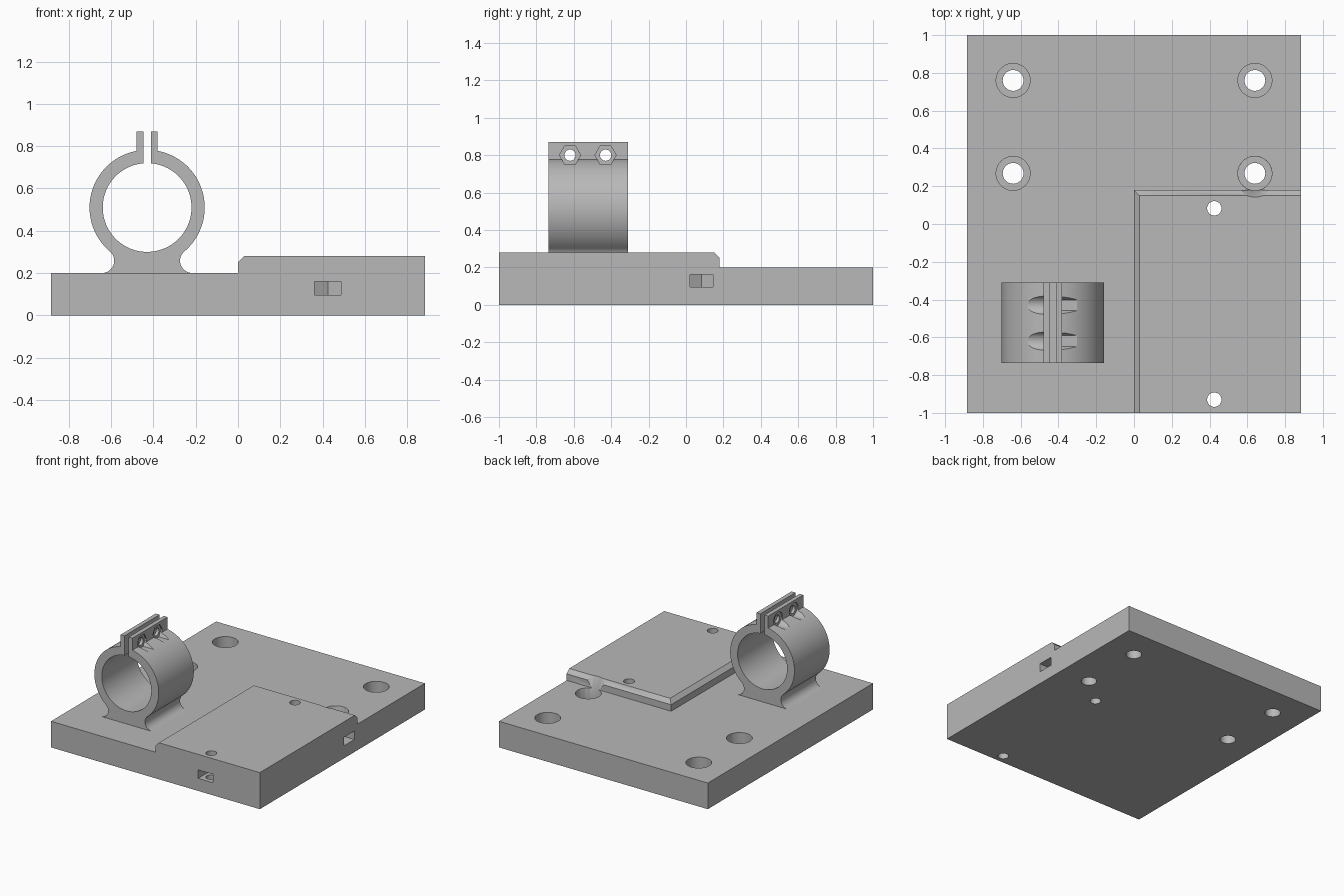
import bpy, bmesh
from math import pi, sin, cos, asin, atan2, sqrt, radians
from mathutils import Matrix, Vector

cube = bpy.data.objects.get("Cube")
if cube:
    bpy.data.objects.remove(cube, do_unlink=True)

# Single material
grey = bpy.data.materials.new("plain_grey")
grey.use_nodes = True
GREY = (0.48, 0.48, 0.48, 1)
grey.diffuse_color = GREY
grey.node_tree.nodes["Principled BSDF"].inputs["Base Color"].default_value = GREY


def finish(name, bm):
    bmesh.ops.recalc_face_normals(bm, faces=bm.faces)
    mesh = bpy.data.meshes.new(name)
    bm.to_mesh(mesh)
    bm.free()
    mesh.materials.append(grey)
    obj = bpy.data.objects.new(name, mesh)
    bpy.context.collection.objects.link(obj)
    return obj


def extrude(name, points, depth, matrix):
    """Flat outline pulled along its local z."""
    bm = bmesh.new()
    face = bm.faces.new([bm.verts.new((x, y, 0)) for x, y in points])
    pulled = bmesh.ops.extrude_face_region(bm, geom=[face])["geom"]
    bmesh.ops.translate(bm, vec=(0, 0, depth),
                        verts=[v for v in pulled if isinstance(v, bmesh.types.BMVert)])
    bm.transform(matrix)
    return finish(name, bm)


def rod(name, start, end, r1, r2=None, sides=48):
    """Cylinder, cone or hexagon running along x or z."""
    a, b = Vector(start), Vector(end)
    turn = Matrix.Rotation(pi / 2, 4, 'Y') if a.x != b.x else Matrix()
    bm = bmesh.new()
    bmesh.ops.create_cone(bm, cap_ends=True, segments=sides, radius1=r1,
                          radius2=r1 if r2 is None else r2, depth=(b - a).length,
                          matrix=Matrix.Translation((a + b) / 2) @ turn)
    return finish(name, bm)


def carve(obj, cutters):
    for c in cutters:
        c.hide_render = True
        mod = obj.modifiers.new("cut", 'BOOLEAN')
        mod.operation, mod.solver, mod.object = 'DIFFERENCE', 'EXACT', c
    bpy.context.view_layer.update()
    dg = bpy.context.evaluated_depsgraph_get()
    result = bpy.data.meshes.new_from_object(obj.evaluated_get(dg))
    obj.modifiers.clear()
    obj.data = result
    for c in cutters:
        bpy.data.objects.remove(c, do_unlink=True)
    result.shade_smooth()
    result.set_sharp_from_angle(angle=radians(28))


# Base plate with chamfered raised pad
W, PAD_Y, CHAMFER = 0.885, 0.18, 0.03
bm = bmesh.new()
bmesh.ops.create_cube(bm, size=1, matrix=Matrix.Translation((0, 0, 0.1))
                      @ Matrix.Diagonal((2 * W, 2, 0.2, 1)))
for co, no in (((0, 0, 0), (1, 0, 0)), ((0, PAD_Y, 0), (0, 1, 0))):
    bmesh.ops.bisect_plane(bm, geom=bm.verts[:] + bm.edges[:] + bm.faces[:],
                           plane_co=co, plane_no=no)
pad = next(f for f in bm.faces if f.normal.z > 0.9
           and f.calc_center_median().x > 0 and f.calc_center_median().y < PAD_Y)
for rise, inset in ((0.05, 0), (0.03, CHAMFER)):
    pad = bmesh.ops.extrude_discrete_faces(bm, faces=[pad])["faces"][0]
    for v in pad.verts:
        v.co.z += rise
        if v.co.x < 0.01:
            v.co.x += inset
        if v.co.y > 0:
            v.co.y -= inset
bmesh.ops.dissolve_limit(bm, angle_limit=0.01, verts=bm.verts[:], edges=bm.edges[:])
base = finish("base_plate", bm)

cutters = []
# Counterbored mounting holes
for x in (-0.64, 0.64):
    for y in (0.268, 0.76):
        cutters.append(rod("through_cutter", (x, y, -0.1), (x, y, 0.4), 0.055))
        cutters.append(rod("bore_cutter", (x, y, 0.1), (x, y, 0.21), 0.09))
cutters.append(rod("relief_cutter", (0.64, 0.268, 0.19), (0.64, 0.268, 0.3), 0.086, 0.134))

# Pad screw holes with captive nut slots opening to the front and right
NUT = 0.072
half = NUT * cos(pi / 6)
slot = [(-half, -0.7), (half, -0.7), (half, NUT / 2), (0, NUT), (-half, NUT / 2)]
for y, angle in ((-0.93, 0), (0.083, pi / 2)):
    cutters.append(rod("screw_cutter", (0.425, y, -0.1), (0.425, y, 0.4), 0.038))
    cutters.append(extrude("nut_slot_cutter", slot, 0.065,
                           Matrix.Translation((0.425, y, 0.096))
                           @ Matrix.Rotation(angle, 4, 'Z')))
carve(base, cutters)

# Split ring clamp: left half of the outline, then mirrored
CX, CZ, R_OUT, R_IN, R_FIL = -0.43, 0.51, 0.2725, 0.21, 0.058
EAR, GAP, TOP = 0.05, 0.0175, 0.87


def arc(x, z, r, a0, a1, n):
    return [(x + r * cos(a0 + (a1 - a0) * i / n), z + r * sin(a0 + (a1 - a0) * i / n))
            for i in range(n + 1)]


fil_z = 0.2 + R_FIL
fil_x = -sqrt((R_OUT + R_FIL) ** 2 - (CZ - fil_z) ** 2)
tangent = atan2(CZ - fil_z, -fil_x)
left = [(fil_x, 0.195)]
left += arc(fil_x, fil_z, R_FIL, -pi / 2, tangent, 14)
left += arc(0, CZ, R_OUT, pi + tangent, pi / 2 + asin(EAR / R_OUT), 40)[1:]
left += [(-EAR, TOP), (-GAP, TOP)]
left += arc(0, CZ, R_IN, pi / 2 + asin(GAP / R_IN), 3 * pi / 2, 48)
outline = left + [(-x, z) for x, z in reversed(left[:-1])]
clamp = extrude("ring_clamp", outline, 0.425,
                Matrix.Translation((CX, -0.31, 0)) @ Matrix.Rotation(pi / 2, 4, 'X'))

# Clamp screw holes, round head pockets and hexagonal nut pockets
cutters = []
for y in (-0.62, -0.43):
    z, sink = 0.8, EAR - 0.01
    cutters.append(rod("bolt_cutter", (CX - 0.08, y, z), (CX + 0.08, y, z), 0.03))
    cutters.append(rod("head_cutter", (CX - 0.4, y, z), (CX - sink, y, z), 0.053))
    cutters.append(rod("nut_cutter", (CX + sink, y, z), (CX + 0.4, y, z), 0.057, sides=6))
carve(clamp, cutters)
